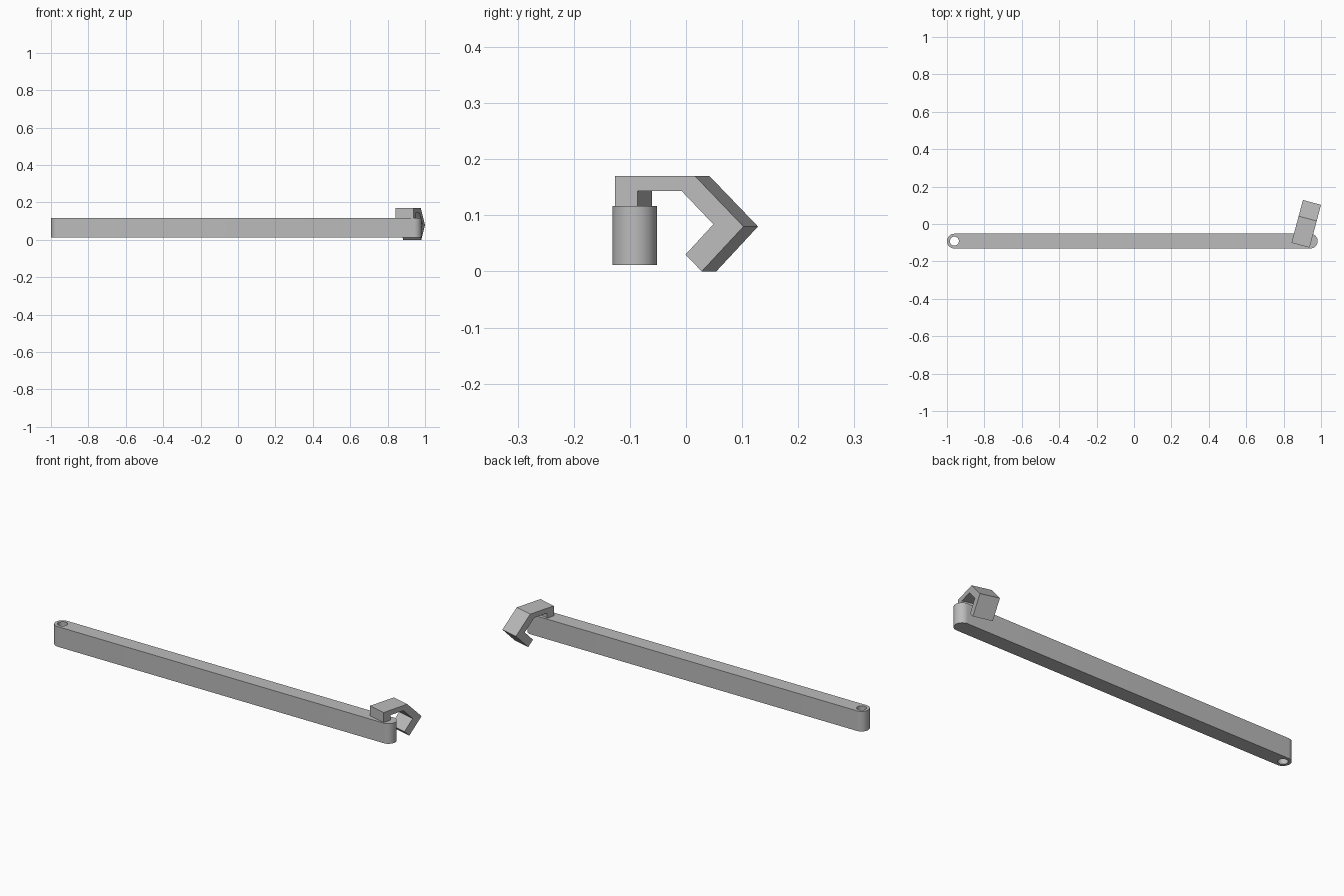
import bpy
import bmesh
from math import cos, sin, pi, radians
from mathutils import Vector

default = bpy.data.objects.get("Cube")
if default:
    bpy.data.objects.remove(default, do_unlink=True)

grey = bpy.data.materials.new("plain grey")
grey.use_nodes = True
color = (0.5, 0.5, 0.5, 1.0)
grey.diffuse_color = color
grey.node_tree.nodes["Principled BSDF"].inputs["Base Color"].default_value = color


def prism(name, outline, sweep):
    """Extrude a closed outline of 3D points along a vector."""
    bm = bmesh.new()
    base = bm.faces.new([bm.verts.new(p) for p in outline])
    result = bmesh.ops.extrude_face_region(bm, geom=[base], use_keep_orig=True)
    moved = [v for v in result["geom"] if isinstance(v, bmesh.types.BMVert)]
    bmesh.ops.translate(bm, verts=moved, vec=sweep)
    bmesh.ops.recalc_face_normals(bm, faces=bm.faces)
    mesh = bpy.data.meshes.new(name)
    bm.to_mesh(mesh)
    bm.free()
    mesh.materials.append(grey)
    obj = bpy.data.objects.new(name, mesh)
    bpy.context.collection.objects.link(obj)
    return obj


def arc(x, y, z, radius, start, sweep, steps):
    return [Vector((x + radius * cos(start + sweep * i / steps),
                    y + radius * sin(start + sweep * i / steps), z))
            for i in range(steps + 1)]


# Long arm with rounded ends
RADIUS, ARM_Y, BOTTOM, TOP = 0.0395, -0.0915, 0.011, 0.117
LEFT_X, RIGHT_X = -1 + RADIUS, 0.982 - RADIUS
outline = (arc(RIGHT_X, ARM_Y, BOTTOM, RADIUS, -pi / 2, pi, 24)
           + arc(LEFT_X, ARM_Y, BOTTOM, RADIUS, pi / 2, pi, 24))
arm = prism("long_arm", outline, Vector((0, 0, TOP - BOTTOM)))

# Pivot hole through the far end of the arm
ring = arc(LEFT_X, ARM_Y, BOTTOM - 0.05, 0.024, 0, 2 * pi, 32)[:-1]
cutter = prism("hole_cutter", ring, Vector((0, 0, 0.25)))
cutter.hide_render = True
cut = arm.modifiers.new("pivot_hole", "BOOLEAN")
cut.operation = "DIFFERENCE"
cut.solver = "EXACT"
cut.object = cutter
bpy.ops.object.select_all(action="DESELECT")
arm.select_set(True)
bpy.context.view_layer.objects.active = arm
bpy.ops.object.modifier_apply(modifier=cut.name)
bpy.data.objects.remove(cutter, do_unlink=True)
bpy.ops.object.shade_smooth_by_angle(angle=radians(30))

# Angular hook, a side profile swept across its width and turned on the arm
TURN, WIDTH = radians(15), 0.1
along = Vector((sin(TURN), cos(TURN), 0))
across = Vector((-cos(TURN), sin(TURN), 0))
corner = Vector((0.9386, -0.1265, 0))
profile = [(0, TOP), (0, 0.17), (0.1475, 0.17), (0.237, 0.08), (0.16, 0),
           (0.13, 0.03), (0.1815, 0.084), (0.1227, 0.1435),
           (0.0414, 0.1435), (0.0414, TOP)]
prism("hook", [corner + along * s + Vector((0, 0, z)) for s, z in profile],
      across * WIDTH)
